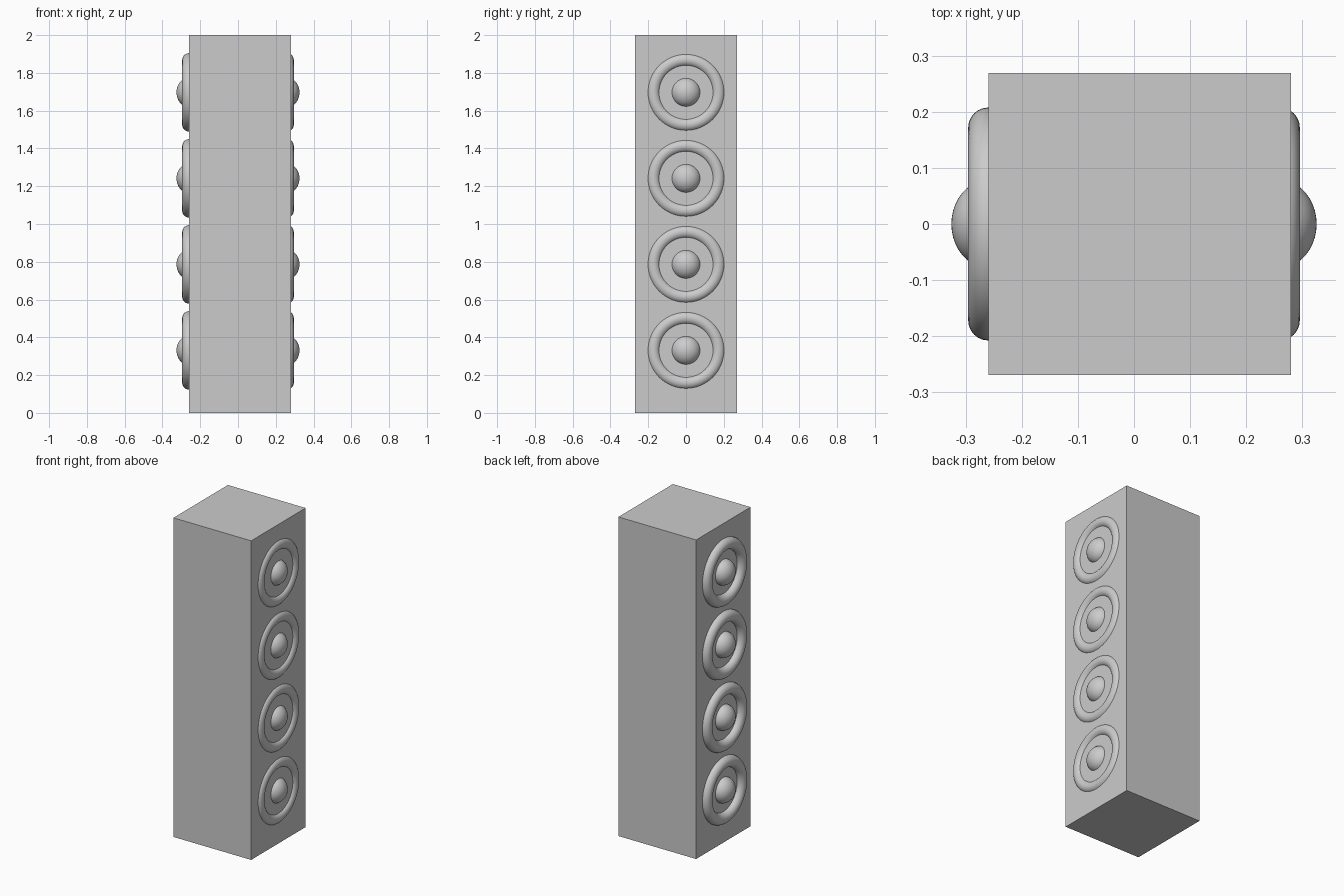
import bpy

if "Cube" in bpy.data.objects:
    bpy.data.objects.remove(bpy.data.objects["Cube"])

PART_X = 0.26                 # centre plane of rings and domes on each side
HEIGHTS = [0.331 + 0.4553 * i for i in range(4)]


def smooth():
    bpy.ops.object.shade_smooth_by_angle()


# Tall cabinet, slightly offset towards +x
bpy.ops.mesh.primitive_cube_add(size=1, location=(0.0105, 0, 1))
cabinet = bpy.context.object
cabinet.name = "cabinet"
cabinet.scale = (0.539, 0.539, 2)
bpy.ops.object.transform_apply(location=False, rotation=False, scale=True)

# Speaker cones on both sides: a half-sunk ring and a flattened dome
for label, side in (("left", -1), ("right", 1)):
    for i, z in enumerate(HEIGHTS):
        bpy.ops.mesh.primitive_torus_add(
            location=(side * PART_X, 0, z), rotation=(0, 1.5707963, 0),
            major_segments=64, minor_segments=24,
            major_radius=0.172, minor_radius=0.0355)
        bpy.context.object.name = f"speaker_ring_{label}_{i + 1}"
        smooth()

        bpy.ops.mesh.primitive_uv_sphere_add(
            segments=40, ring_count=24, radius=1,
            location=(side * PART_X, 0, z))
        dome = bpy.context.object
        dome.name = f"speaker_dome_{label}_{i + 1}"
        dome.scale = (0.0655, 0.078, 0.078)
        bpy.ops.object.transform_apply(location=False, rotation=False, scale=True)
        smooth()
